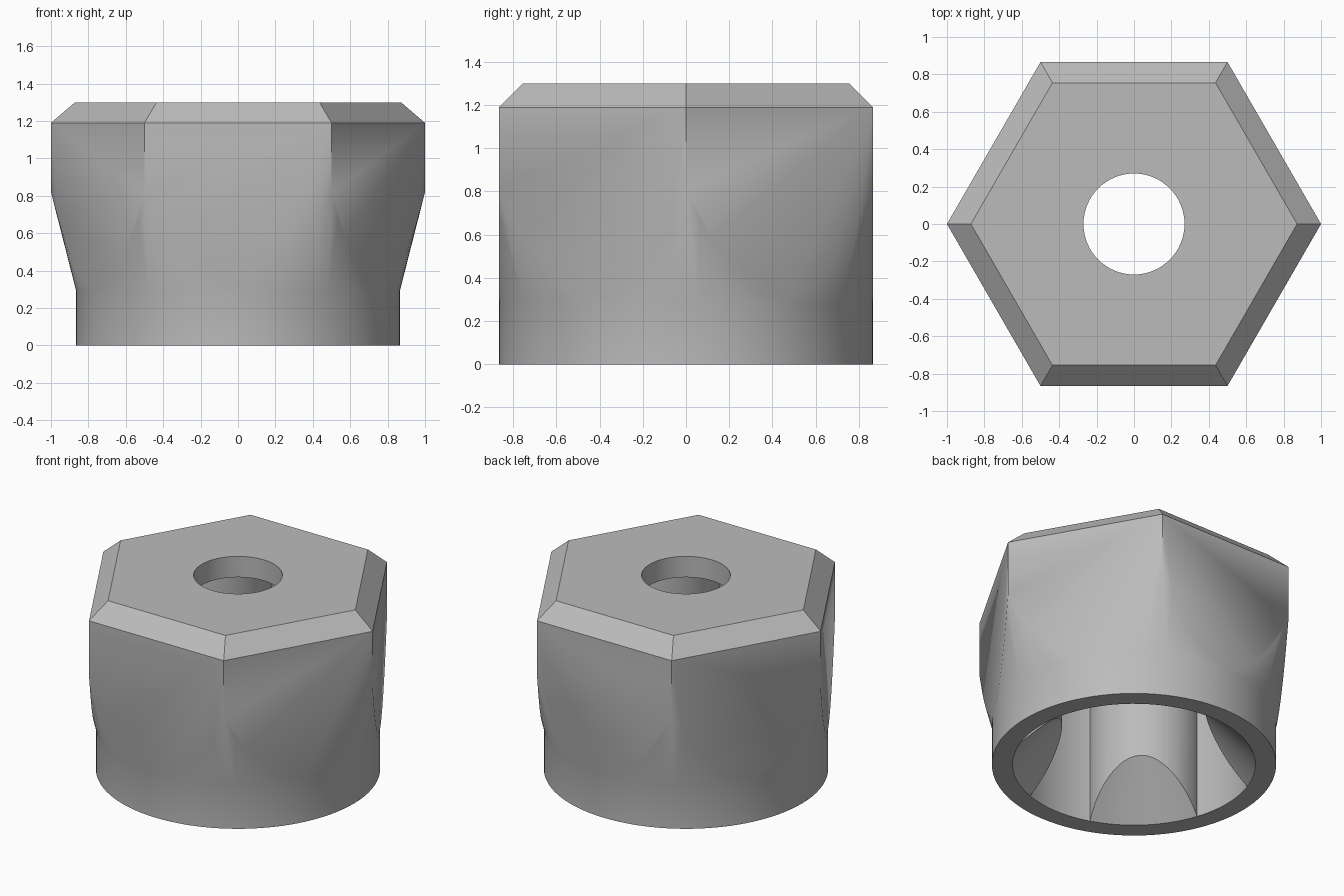
import bpy, bmesh, math

old = bpy.data.objects.get("Cube")
if old:
    bpy.data.objects.remove(old)

HEX_R, HEIGHT, SHOULDER = 1.0, 1.30, 1.19
SKIRT_R, BORE_R, CEILING = 0.865, 0.74, 1.16

metal = bpy.data.materials.new("plain grey")
metal.use_nodes = True
grey = (0.5, 0.5, 0.5, 1)
metal.diffuse_color = grey
metal.node_tree.nodes["Principled BSDF"].inputs["Base Color"].default_value = grey


def lathe(name, rings, sides, centre=(0, 0)):
    """Closed solid from (radius, height) rings with the given side count."""
    bm = bmesh.new()
    loops = []
    for r, z in rings:
        loops.append([bm.verts.new((centre[0] + r * math.cos(math.tau * i / sides),
                                    centre[1] + r * math.sin(math.tau * i / sides), z))
                      for i in range(sides)])
    for a, b in zip(loops, loops[1:]):
        for i in range(sides):
            j = (i + 1) % sides
            bm.faces.new((a[i], a[j], b[j], b[i]))
    bm.faces.new(loops[0][::-1])
    bm.faces.new(loops[-1])
    mesh = bpy.data.meshes.new(name)
    bm.to_mesh(mesh)
    bm.free()
    obj = bpy.data.objects.new(name, mesh)
    mesh.materials.append(metal)
    bpy.context.collection.objects.link(obj)
    return obj


def combine(target, tool, operation):
    """Apply a boolean and discard the tool."""
    mod = target.modifiers.new("cut", 'BOOLEAN')
    mod.operation, mod.object, mod.solver = operation, tool, 'EXACT'
    bpy.context.view_layer.objects.active = target
    bpy.ops.object.modifier_apply(modifier=mod.name)
    bpy.data.objects.remove(tool)


# Hexagonal body with a bevelled top, blended into a round skirt by a cone
body = lathe("hex_cap", [(HEX_R, 0), (HEX_R, SHOULDER), (0.872, HEIGHT)], 6)
envelope = lathe("round_envelope", [(SKIRT_R, -0.1), (SKIRT_R, 0.29), (1.0, 0.82),
                                    (1.1, 1.1), (1.1, 1.5)], 96)
combine(body, envelope, 'INTERSECT')

# Bore with four rounded ribs left standing on the diagonals
bore = lathe("bore_cutter", [(BORE_R, -0.1), (BORE_R, CEILING)], 96)
for k in range(4):
    a = math.radians(45 + 90 * k)
    rib = lathe("rib", [(0.35, -0.3), (0.35, 1.4)], 64,
                (0.79 * math.cos(a), 0.79 * math.sin(a)))
    combine(bore, rib, 'DIFFERENCE')
combine(body, bore, 'DIFFERENCE')

# Conical lead-in that trims the rib ends
lead_in = lathe("lead_in_cutter", [(0.839, -0.1), (0.739, 0), (0.40, 0.36)], 96)
combine(body, lead_in, 'DIFFERENCE')

# Round hole through the top
hole = lathe("hole_cutter", [(0.27, 0.8), (0.27, 1.6)], 64)
combine(body, hole, 'DIFFERENCE')

# Smooth curved walls, keep hexagon edges crisp
bpy.ops.object.select_all(action='DESELECT')
body.select_set(True)
bpy.context.view_layer.objects.active = body
bpy.ops.object.shade_smooth_by_angle(angle=math.radians(35))
